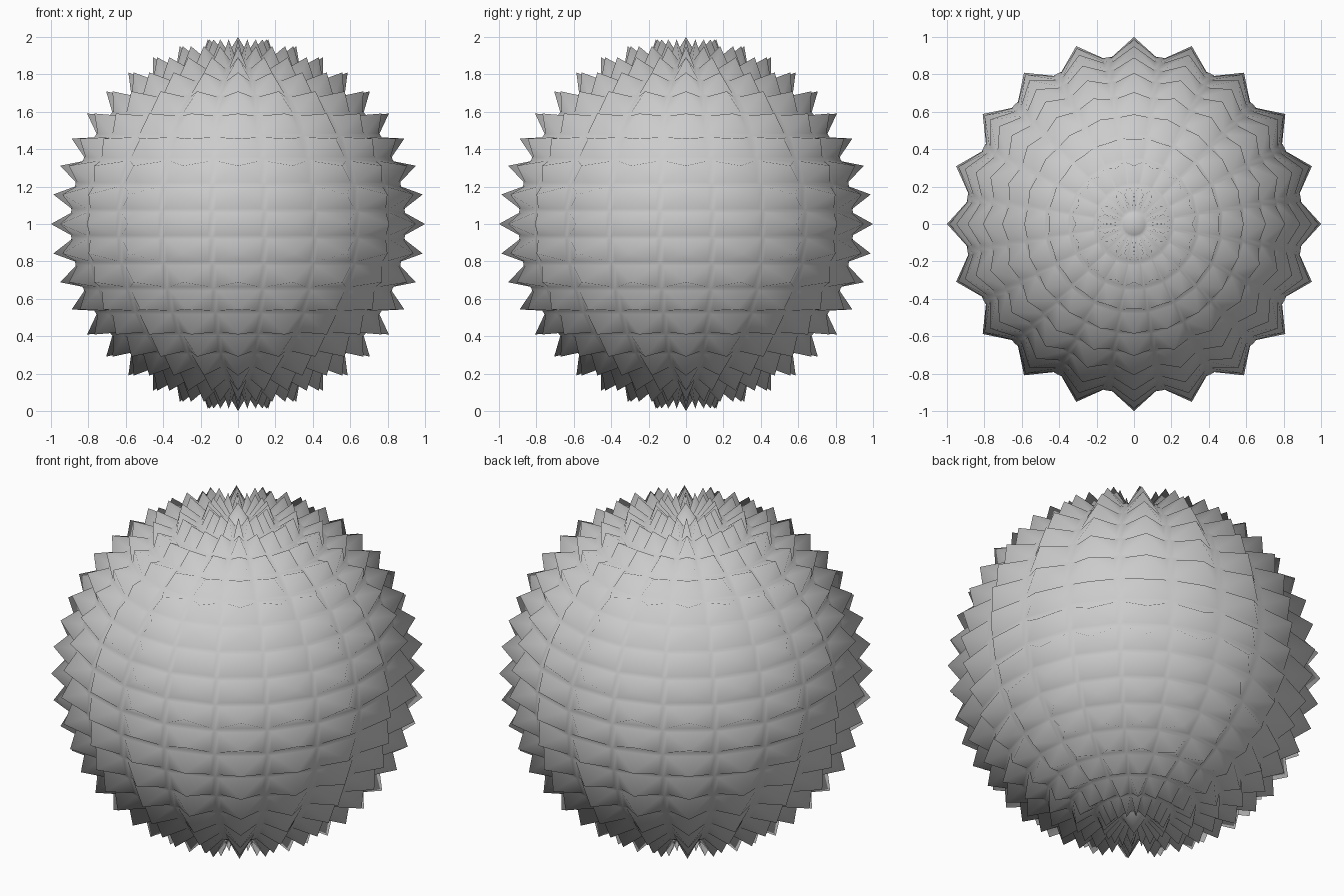
import bpy, bmesh
from math import radians, sin, cos

if "Cube" in bpy.data.objects:
    bpy.data.objects.remove(bpy.data.objects["Cube"])

SEGS = 20          # spikes around each row
STEP = 9           # degrees of latitude between rows
CORE_R = 0.905     # radius of the ball under the spikes
SPIKE_BASE = 0.83  # share of each facet covered by its spike

bm = bmesh.new()

# Core ball: rings of vertices centred between the spike rows
rings = []
for i in range(20):
    lat = radians(-85.5 + STEP * i)
    rings.append([bm.verts.new((CORE_R * cos(lat) * cos(radians(18 * j + 9)),
                                CORE_R * cos(lat) * sin(radians(18 * j + 9)),
                                CORE_R * sin(lat))) for j in range(SEGS)])
for low, high in zip(rings, rings[1:]):
    for j in range(SEGS):
        k = (j + 1) % SEGS
        bm.faces.new((low[j], low[k], high[k], high[j]))
bm.faces.new(rings[-1])
bm.faces.new(rings[0][::-1])

# Shrink a copy of every facet inside its border
tops = bmesh.ops.extrude_discrete_faces(bm, faces=bm.faces[:])["faces"]
for f in tops:
    c = f.calc_center_median()
    for v in f.verts:
        v.co = c + (v.co - c) * SPIKE_BASE
        v.co *= CORE_R / v.co.length * 0.998

# Raise the middle of every facet to a sharp tip on the unit sphere
tips = bmesh.ops.poke(bm, faces=tops)["verts"]
for v in tips:
    v.co = v.co.normalized()

bmesh.ops.translate(bm, verts=bm.verts[:], vec=(0, 0, 1))
bmesh.ops.recalc_face_normals(bm, faces=bm.faces[:])
for f in bm.faces:
    f.smooth = True

mesh = bpy.data.meshes.new("spiky_ball")
bm.to_mesh(mesh)
bm.free()
bpy.context.collection.objects.link(bpy.data.objects.new("spiky_ball", mesh))
